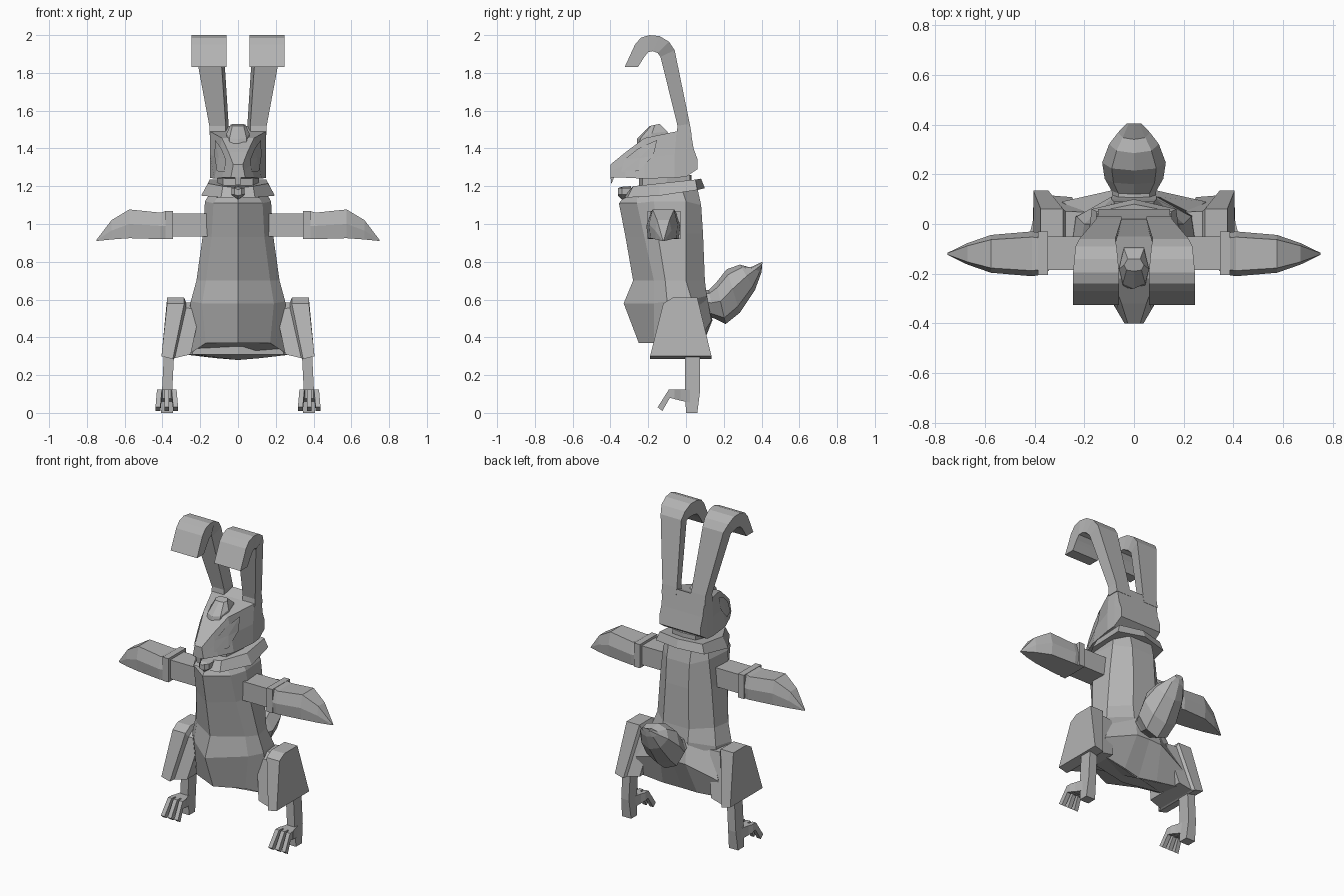
import bpy, bmesh
from mathutils import Vector
from mathutils.bvhtree import BVHTree

grey = bpy.data.materials.new("plain grey")
grey.diffuse_color = (0.45, 0.45, 0.45, 1)


def finish(name, bm, mirror=False):
    bmesh.ops.recalc_face_normals(bm, faces=bm.faces)
    me = bpy.data.meshes.new(name)
    bm.to_mesh(me)
    bm.free()
    me.materials.append(grey)
    ob = bpy.data.objects.new(name, me)
    bpy.context.collection.objects.link(ob)
    if mirror:
        ob.modifiers.new("mirror", 'MIRROR').use_mirror_merge = False
    return ob


def loft(name, rings, mirror=False):
    """Skin a row of equal-length point rings and cap both ends."""
    bm = bmesh.new()
    rows = [[bm.verts.new(p) for p in r] for r in rings]
    n = len(rows[0])
    for a, b in zip(rows, rows[1:]):
        for i in range(n):
            j = (i + 1) % n
            bm.faces.new((a[i], a[j], b[j], b[i]))
    bm.faces.new(rows[0])
    bm.faces.new(rows[-1])
    return finish(name, bm, mirror)


def sym(half):
    """Close a half ring (centre, side..., centre) over x = 0."""
    return half + [(-x, y, z) for x, y, z in reversed(half) if x > 0]


def prism(name, prof, x0, x1, mirror=True):
    return loft(name, [[(x, y, z) for y, z in prof] for x in (x0, x1)], mirror)


# torso: front centre, front side, side, back side, back edge, back centre
loft("torso", [sym(r) for r in [
    [(0, -.25, .37), (.17, -.17, .37), (.26, -.05, .31), (.29, .07, .31), (.12, .05, .29), (0, .03, .28)],
    [(0, -.33, .58), (.19, -.17, .58), (.25, -.10, .59), (.23, .03, .6), (.09, .11, .62), (0, .11, .62)],
    [(0, -.28, .70), (.17, -.17, .70), (.22, -.11, .70), (.2, .0, .7), (.09, .1, .70), (0, .1, .70)],
    [(0, -.32, .93), (.14, -.22, .93), (.185, -.15, .95), (.18, 0, .95), (.08, .09, .95), (0, .09, .95)],
    [(0, -.355, 1.11), (.13, -.26, 1.11), (.175, -.17, 1.12), (.16, 0, 1.12), (.08, .08, 1.1), (0, .08, 1.1)],
    [(0, -.33, 1.14), (.11, -.26, 1.14), (.15, -.17, 1.16), (.14, -.02, 1.18), (.08, .06, 1.19), (0, .06, 1.19)],
]])
# rump: spreads back under the tail and out to the thighs
loft("rump", [sym(r) for r in [
    [(0, -.1, .31), (.24, -.05, .31), (.29, .07, .31), (.12, .06, .29), (0, .04, .28)],
    [(0, -.1, .44), (.24, -.05, .42), (.29, .09, .42), (.09, .135, .49), (0, .14, .49)],
    [(0, -.1, .60), (.2, -.05, .60), (.2, .03, .60), (.08, .11, .62), (0, .11, .62)],
]])

# sloping collar, clasp and neck
loft("collar", [sym(r) for r in [
    [(0, -.33, 1.14), (.09, -.31, 1.14), (.195, -.14, 1.15), (.17, .06, 1.18), (0, .10, 1.19)],
    [(0, -.29, 1.19), (.08, -.28, 1.20), (.16, -.14, 1.215), (.15, .05, 1.235), (0, .08, 1.24)],
]])
loft("clasp", [sym([(0, y, 1.17 - h), (w, y, 1.155), (w, y, 1.19), (0, y, 1.165 + h * .8)])
               for y, w, h in ((-.29, .035, .045), (-.34, .035, .04), (-.36, .018, .02))])
loft("neck", [sym([(0, -.25, z), (.08, -.23, z), (.11, -.1, z), (.08, .02, z), (0, .03, z)])
              for z in (1.18, 1.26)])

# head: sections from muzzle tip to back (y, bottom half width, top half width, bottom, top)
head = loft("head", [
    [(-b, y, lo), (-(b + t) / 2, y, (lo + hi) / 2), (-t, y + s, hi),
     (t, y + s, hi), ((b + t) / 2, y, (lo + hi) / 2), (b, y, lo)]
    for y, b, t, lo, hi, s in (
        (-.40, .038, .025, 1.245, 1.315, 0), (-.32, .085, .05, 1.245, 1.38, 0),
        (-.22, .125, .085, 1.24, 1.455, 0), (-.06, .148, .148, 1.245, 1.49, .01),
        (.00, .148, .148, 1.25, 1.52, .02), (.06, .145, .145, 1.29, 1.40, -.02))])
prism("tooth", [(-.40, 1.25), (-.395, 1.21), (-.38, 1.25)], -.015, .015, False)

# eyes: thin plates laid on the sides of the head
tree = BVHTree.FromPolygons([v.co for v in head.data.vertices],
                            [p.vertices[:] for p in head.data.polygons])
bm = bmesh.new()
outline = [(-.34, 1.275), (-.325, 1.34), (-.25, 1.40), (-.15, 1.445), (-.17, 1.36), (-.25, 1.28)]
ring = []
for y, z in outline + [(-.24, 1.35)]:
    hit = tree.ray_cast(Vector((.5, y, z)), Vector((-1, 0, 0)))[0]
    if hit:
        ring.append(bm.verts.new(hit + Vector((.006, -.003, 0))))
mid = ring.pop()
for a, b in zip(ring, ring[1:] + ring[:1]):
    bm.faces.new((a, b, mid))
finish("eye", bm, True)

# forehead crest
loft("crest", [sym(r) for r in [
    [(0, -.26, 1.41), (.045, -.255, 1.41), (.06, -.18, 1.45), (.04, -.09, 1.47), (0, -.09, 1.47)],
    [(0, -.26, 1.45), (.045, -.24, 1.455), (.06, -.18, 1.48), (.04, -.10, 1.49), (0, -.10, 1.49)],
    [(0, -.19, 1.52), (.03, -.185, 1.52), (.04, -.165, 1.525), (.025, -.14, 1.53), (0, -.14, 1.53)],
]])

# ears: strip that curls forward (back y, z, front y, z, inner x, outer x)
loft("ear", [[(a, yb, zb), (o, yb, zb), (o, yf, zf), (a + c, yf, zf)]
             for yb, zb, yf, zf, a, o, c in (
    (.03, 1.47, -.05, 1.47, .05, .152, .015), (.02, 1.53, -.045, 1.52, .05, .152, .015),
    (-.06, 1.92, -.135, 1.885, .075, .22, .015), (-.09, 1.965, -.15, 1.905, .07, .235, .01),
    (-.14, 1.995, -.175, 1.915, .065, .24, 0), (-.195, 2.0, -.20, 1.91, .06, .245, 0),
    (-.24, 1.985, -.22, 1.885, .06, .245, 0), (-.27, 1.95, -.23, 1.87, .06, .245, 0),
    (-.325, 1.83, -.255, 1.83, .06, .245, 0))], True)

# arms: sleeve, cuff and pointed wing hand
for name, x0, x1, y0, y1, z0, z1 in (("sleeve", .13, .35, -.185, -.05, .935, 1.055),
                                     ("cuff", .345, .385, -.205, -.03, .92, 1.07)):
    prism(name, [(y0, z0), (y1, z0), (y1, z1), (y0, z1)], x0, x1)
loft("wing_hand", [
    [(x, -.12 - .75 * w, hi), (x, -.12 + .75 * w, hi), (x, -.12 + w, m),
     (x, -.12 + .9 * w, lo), (x, -.12 - .9 * w, lo), (x, -.12 - w, m)]
    for x, w, lo, m, hi in ((.38, .085, .92, .99, 1.07), (.41, .09, .92, .99, 1.06),
                            (.575, .076, .925, 1.0, 1.077), (.67, .043, .918, .965, 1.02),
                            (.75, .004, .91, .912, .915))], True)

# legs: thigh wedge with an inner block reaching the torso
loft("thigh", [
    [(xt, -.12 * k, zt - .03), (xt, -.07 * k, zt), (xt, .06 * k, zt),
     (xb, .135 * k, zb), (xb, -.19 * k, zb)]
    for xt, xb, zt, zb, k in ((.375, .405, .61, .30, 1), (.285, .345, .61, .285, 1),
                              (.275, .335, .585, .29, .85), (.20, .25, .58, .31, .8))], True)
loft("shin", [[(x - w, y0, z), (x + w, y0, z), (x + w, y1, z), (x - w, y1, z)]
              for x, w, y0, y1, z in ((.365, .027, -.005, .075, .32), (.375, .027, -.005, .075, .12),
                                      (.375, .032, .0, .06, .0))], True)
# feet: bridge widening forwards and three bent, splayed toes
loft("foot", [[(.377 - w, y, z0), (.377 + w, y, z0), (.377 + w, y, .125), (.377 - w, y, .125)]
              for y, w, z0 in ((.02, .028, .055), (-.03, .04, .065), (-.06, .052, .075))], True)
for i, (x, d) in enumerate(((.342, -.012), (.377, 0), (.412, .012))):
    loft("toe_%d" % (i + 1), [[(x + s * .013 + d * f, y, z) for y, z, f in (
        (-.05, .125, 0), (-.09, .125, .3), (-.15, .03, 1), (-.125, .01, 1),
        (-.085, .08, .3), (-.05, .07, 0))] for s in (-1, 1)], True)

# bushy tail, swept up and back
loft("tail", [
    sym([(0, yt, zt)] + [(w * f, yt + (yb - yt) * t, zt + (zb - zt) * t)
                         for f, t in ((.7, .12), (1, .45), (.65, .85))] + [(0, yb, zb)])
    for yt, zt, yb, zb, w in ((.06, .65, .09, .52, .08), (.12, .65, .15, .50, .09),
                              (.16, .69, .21, .47, .118), (.215, .76, .285, .53, .128),
                              (.285, .785, .365, .65, .10), (.34, .77, .40, .745, .065),
                              (.405, .80, .402, .775, .03))])
